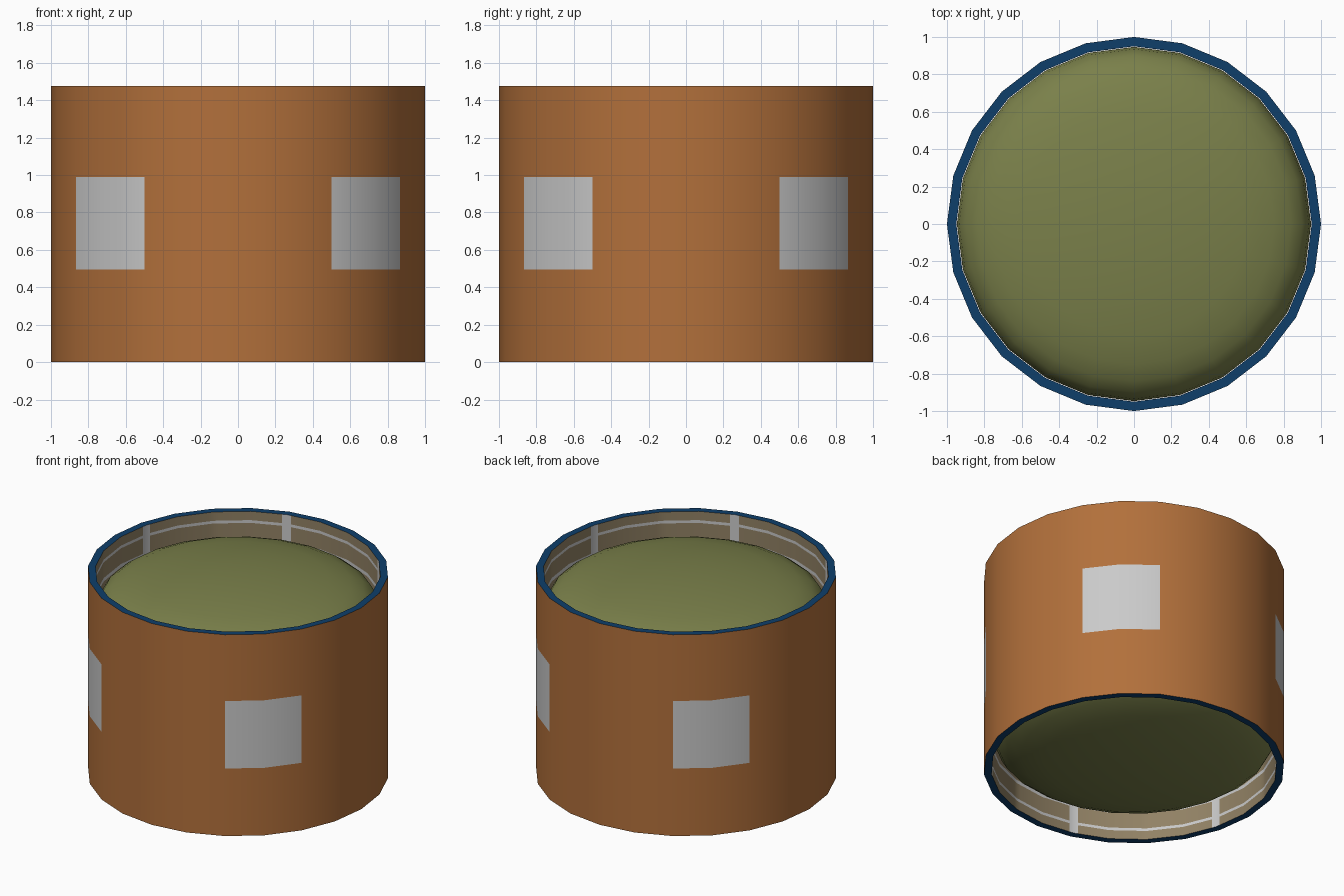
import bpy, bmesh, math

if "Cube" in bpy.data.objects:
    bpy.data.objects.remove(bpy.data.objects["Cube"])

H = 1.476      # overall height
R, RI = 1.0, 0.95
STEP = 15      # 24 sides


def mat(name, rgb):
    m = bpy.data.materials.new(name)
    lin = [((c / 255 + 0.055) / 1.055) ** 2.4 if c > 10 else c / 255 / 12.92 for c in rgb]
    m.diffuse_color = (*lin, 1)
    m.use_nodes = True
    m.node_tree.nodes["Principled BSDF"].inputs["Base Color"].default_value = m.diffuse_color
    return m


ORANGE = mat("orange_brown", (178, 112, 59))
GREY = mat("light_grey", (202, 202, 202))
NAVY = mat("navy_blue", (14, 62, 106))
OLIVE = mat("olive_green", (122, 128, 74))
BEIGE = mat("dull_beige", (146, 130, 101))


def on_polygon(r, deg):
    """Point at an angle on the 24-sided outline."""
    off = math.radians(deg % STEP - STEP / 2)
    d = r * math.cos(math.radians(STEP / 2)) / math.cos(off)
    a = math.radians(deg)
    return d * math.cos(a), d * math.sin(a)


def lathe(name, profile, angles, mats, pick):
    """Spin (r, z) points; pick(angle, z, radius, row) gives the material index."""
    bm = bmesh.new()
    rings = [[bm.verts.new((*on_polygon(r, a), z)) for a in angles] for r, z in profile]
    n = len(angles)
    for j in range(len(profile) - 1):
        z = (profile[j][1] + profile[j + 1][1]) / 2
        for i in range(n):
            k = (i + 1) % n
            f = bm.faces.new((rings[j][i], rings[j][k], rings[j + 1][k], rings[j + 1][i]))
            a = (angles[i] + (angles[k] if k else 360)) / 2
            f.material_index = pick(a, z, j)
    bmesh.ops.remove_doubles(bm, verts=bm.verts, dist=1e-5)
    me = bpy.data.meshes.new(name)
    bm.to_mesh(me)
    bm.free()
    for m in mats:
        me.materials.append(m)
    ob = bpy.data.objects.new(name, me)
    bpy.context.collection.objects.link(ob)
    bpy.ops.object.select_all(action='DESELECT')
    bpy.context.view_layer.objects.active = ob
    ob.select_set(True)
    bpy.ops.object.shade_smooth_by_angle(angle=math.radians(35))
    return ob


sides = list(range(0, 360, STEP))

# Outer skirt with flat end rims and four grey panels on the diagonals
skirt = [(RI, 0), (R, 0), (R, 0.495), (R, 0.99), (R, H), (RI, H)]


def skirt_colour(a, z, row):
    if row in (0, 4):
        return 1
    return 2 if row == 2 and abs(a % 90 - 45) < 15 else 0


lathe("outer_skirt", skirt, sides, [ORANGE, NAVY, GREY], skirt_colour)

# Inner lining: beige panels divided by grey hoops and upright ribs
HALF = 1.9
depths = [0, 0.065, 0.085, 0.2, 0.225, 0.36]
zs = [H - d for d in depths] + [d for d in reversed(depths)]
cuts = sorted(sides + [c + s for c in range(15, 360, 30) for s in (-HALF, HALF)])


def lining_colour(a, z, row):
    if row in (1, 3, 7, 9):
        return 1
    centre = 45 if z > H / 2 else 15
    return 1 if abs((a - centre + 30) % 60 - 30) < HALF else 0


lathe("inner_lining", [(RI, z) for z in zs], cuts, [BEIGE, GREY], lining_colour)

# Tank with domed heads at both ends
head = [(0, 0.012), (0.2, 0.016), (0.4, 0.032), (0.6, 0.06), (0.75, 0.095),
        (0.84, 0.135), (0.9, 0.18), (0.935, 0.24), (0.947, 0.31)]
tank = [(r, d) for r, d in head] + [(r, H - d) for r, d in reversed(head)]
lathe("domed_tank", tank, sides, [OLIVE], lambda a, z, row: 0)
